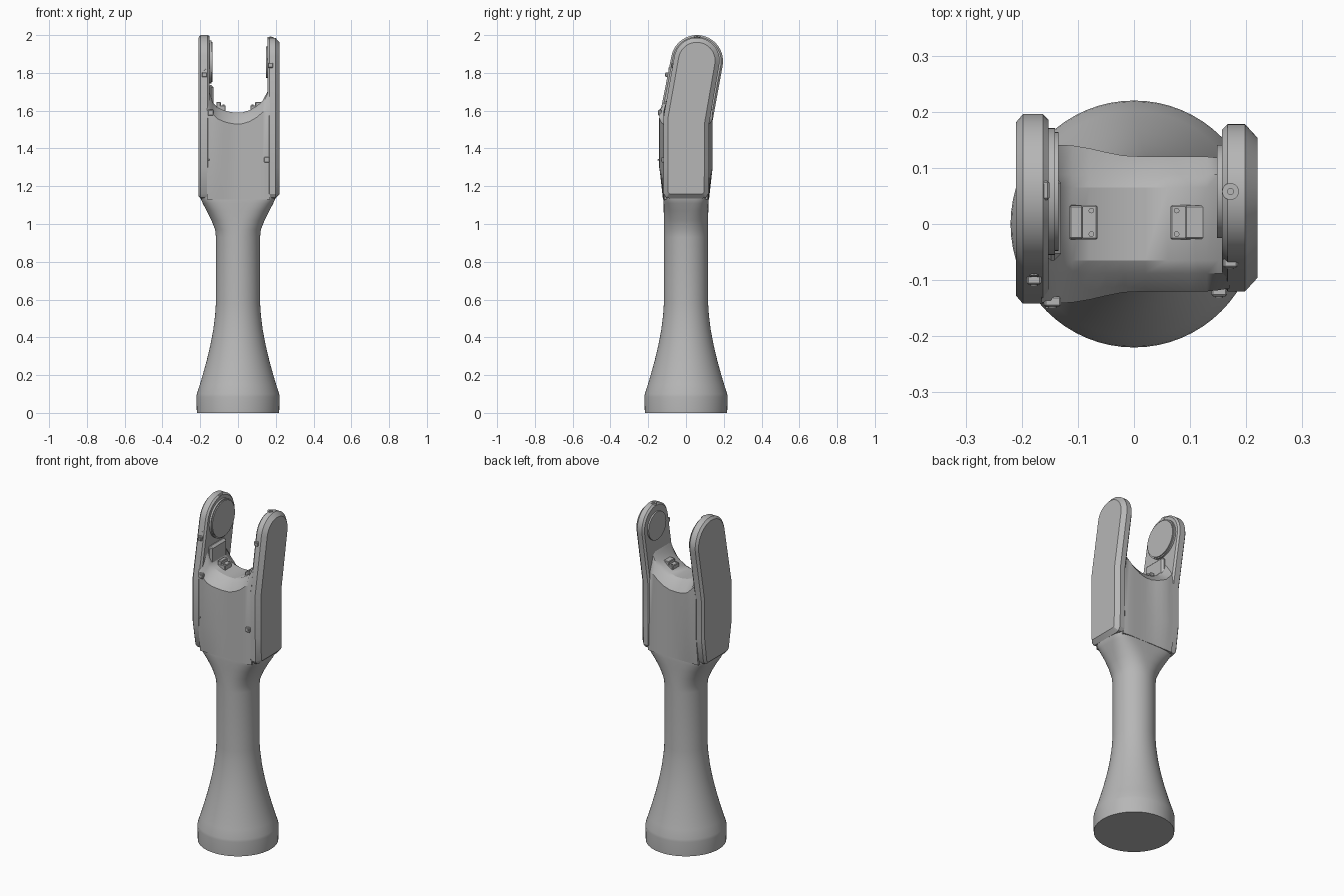
import bpy, bmesh, math
from mathutils import Matrix, Vector

cube = bpy.data.objects.get("Cube")
if cube:
    bpy.data.objects.remove(cube, do_unlink=True)

grey = bpy.data.materials.new("plain_grey")
grey.use_nodes = True
grey.diffuse_color = (0.47, 0.47, 0.47, 1)
grey.node_tree.nodes["Principled BSDF"].inputs["Base Color"].default_value = grey.diffuse_color


def finish(bm, name, angle=30):
    bmesh.ops.recalc_face_normals(bm, faces=bm.faces[:])
    mesh = bpy.data.meshes.new(name)
    bm.to_mesh(mesh)
    bm.free()
    mesh.materials.append(grey)
    obj = bpy.data.objects.new(name, mesh)
    bpy.context.collection.objects.link(obj)
    bpy.ops.object.select_all(action='DESELECT')
    obj.select_set(True)
    bpy.context.view_layer.objects.active = obj
    bpy.ops.object.shade_smooth_by_angle(angle=math.radians(angle))
    return obj


def loft(name, rings, angle=30):
    """Skin a list of closed rings and cap both ends."""
    bm = bmesh.new()
    rows = [[bm.verts.new(p) for p in ring] for ring in rings]
    count = len(rows[0])
    for low, high in zip(rows, rows[1:]):
        for i in range(count):
            j = (i + 1) % count
            bm.faces.new((low[i], low[j], high[j], high[i]))
    bm.faces.new(rows[0])
    bm.faces.new(rows[-1])
    return finish(bm, name, angle)


def oval(z, a, b, power, count=64):
    """Horizontal ring that runs from an ellipse to a rounded rectangle."""
    def bend(v):
        return math.copysign(abs(v) ** (2 / power), v)
    turns = [math.tau * i / count for i in range(count)]
    return [(a * bend(math.cos(t)), b * bend(math.sin(t)), z) for t in turns]


def box(name, centre, size, tilt=0, bevel=0.003):
    bm = bmesh.new()
    bmesh.ops.create_cube(bm, size=1, matrix=Matrix.Diagonal((*size, 1)))
    bmesh.ops.bevel(bm, geom=bm.edges[:], offset=bevel, segments=1, affect='EDGES')
    bm.transform(Matrix.Translation(centre) @ Matrix.Rotation(tilt, 4, 'X'))
    return finish(bm, name)


def disc(name, centre, radius, depth, axis, count=32):
    bm = bmesh.new()
    turn = Vector((0, 0, 1)).rotation_difference(Vector(axis)).to_matrix().to_4x4()
    bmesh.ops.create_cone(bm, cap_ends=True, segments=count, radius1=radius, radius2=radius,
                          depth=depth, matrix=Matrix.Translation(centre) @ turn)
    return finish(bm, name)


# Flared foot, straight column and widening neck
column = [(0, .218), (.085, .22), (.1, .218), (.15, .202), (.2, .187), (.28, .165), (.36, .146),
          (.44, .131), (.52, .121), (.58, .117), (.93, .117)]
rings = [oval(z, r, r, 2) for z, r in column]
rings += [oval(*s) for s in [(.97, .121, .117, 2.1), (1.02, .141, .117, 2.4), (1.07, .166, .118, 3),
                             (1.11, .187, .119, 4), (1.135, .198, .119, 5), (1.16, .2, .117, 6)]]
loft("column", rings)

# Body with a curved saddle on top; deeper on its right half
saddle = [(-.165, 1.73, .14), (-.148, 1.69, .14), (-.135, 1.645, .141), (-.11, 1.618, .14),
          (-.08, 1.604, .135), (-.05, 1.595, .128), (-.02, 1.59, .122), (.02, 1.59, .12),
          (.06, 1.602, .12), (.1, 1.625, .12), (.13, 1.652, .12), (.15, 1.69, .118), (.17, 1.73, .115)]
rings = []
for x, top, d in saddle:
    low = min(d, .122)
    half = [(low, 1.13), (d, 1.3), (d, min(top - .06, 1.6)), (.088, top - .015), (.065, top)]
    rings.append([(x, -y, z) for y, z in half] + [(x, y, z) for y, z in reversed(half)])
loft("body", rings)


def arm(name, inner, outer, front, back, centre, radius, slopes):
    """Leaning plate with a round top, chamfered on both faces."""
    cy, cz = centre
    lean = math.radians(11)
    outline = [(-.085, 1.135), (-.105, 1.14), (-.118, 1.16), (front, 1.3), (front, 1.56)]
    for i in range(25):
        t = math.pi - lean - math.pi * i / 24
        outline.append((cy + radius * math.cos(t), cz + radius * math.sin(t)))
    outline += [(back, 1.53), (back, 1.3), (.118, 1.16), (.105, 1.14), (.085, 1.135)]
    side = math.copysign(1, outer - inner)
    bm = bmesh.new()
    ends = []
    for x in (inner + side * .01, outer - side * slopes[0]):
        ends.append([bm.verts.new((x, y, z)) for y, z in outline])
    for i in range(len(outline)):
        j = (i + 1) % len(outline)
        bm.faces.new((ends[0][i], ends[0][j], ends[1][j], ends[1][i]))
    caps = [bm.faces.new(ring) for ring in ends]
    bmesh.ops.recalc_face_normals(bm, faces=bm.faces[:])
    for cap, x, width in zip(caps, (inner, outer), (.01, slopes[1])):
        bmesh.ops.inset_region(bm, faces=[cap], thickness=width, use_even_offset=True)
        for v in cap.verts:
            v.co.x = x
    return finish(bm, name, 25)


# Fork arms and the round pads on their inner faces
arm("right_arm", -.152, -.21, -.142, .138, (.058, 1.862), .138, (.012, .014))
arm("left_arm", .157, .22, -.12, .122, (.057, 1.865), .121, (.022, .024))
disc("right_pad_rim", (-.148, .058, 1.858), .113, .014, (1, 0, 0), 48)
disc("right_pad", (-.142, .058, 1.858), .106, .014, (1, 0, 0), 48)
disc("left_pad", (.154, .058, 1.857), .083, .012, (1, 0, 0), 48)

# Stepped rib where the right arm meets the saddle
box("right_rib", (-.145, .01, 1.68), (.03, .15, .11), bevel=.012)

# Two-step brackets on the saddle, with screws
for name, side, width in (("left", 1, .065), ("right", -1, .05)):
    box(name + "_bracket_base", (side * (.065 + width / 2), .003, 1.613), (width, .062, .03))
    box(name + "_bracket_block", (side * (.078 + width / 2), .003, 1.628), (width - .026, .06, .036))
    for y in (-.018, .024):
        disc(name + "_bracket_screw", (side * .076, y, 1.629), .005, .006, (0, 0, 1), 12)

# Small square studs with round buttons along the front edges
studs = [("right_upper", -.178, -.099, 1.79, .026), ("left_upper", .172, -.069, 1.84, .026),
         ("right_middle", -.145, -.138, 1.59, .03), ("left_lower", .152, -.12, 1.34, .028),
         ("right_lower", -.155, -.139, 1.34, .01)]
for name, x, y, z, size in studs:
    box(name + "_stud", (x, y, z), (size, .018, size))
    disc(name + "_button", (x, y - .009, z), size * .25, .005, (0, 1, 0), 16)

# Buttons on the tops of the arms
disc("left_top_button", (.172, .058, 1.983), .015, .012, (0, 0, 1), 24)
disc("left_top_pin", (.172, .058, 1.988), .006, .008, (0, 0, 1), 12)
box("right_top_block", (-.16, .06, 1.986), (.018, .034, .024))
disc("right_top_pin", (-.178, -.083, 1.82), .008, .02, (0, -1, .2), 12)
